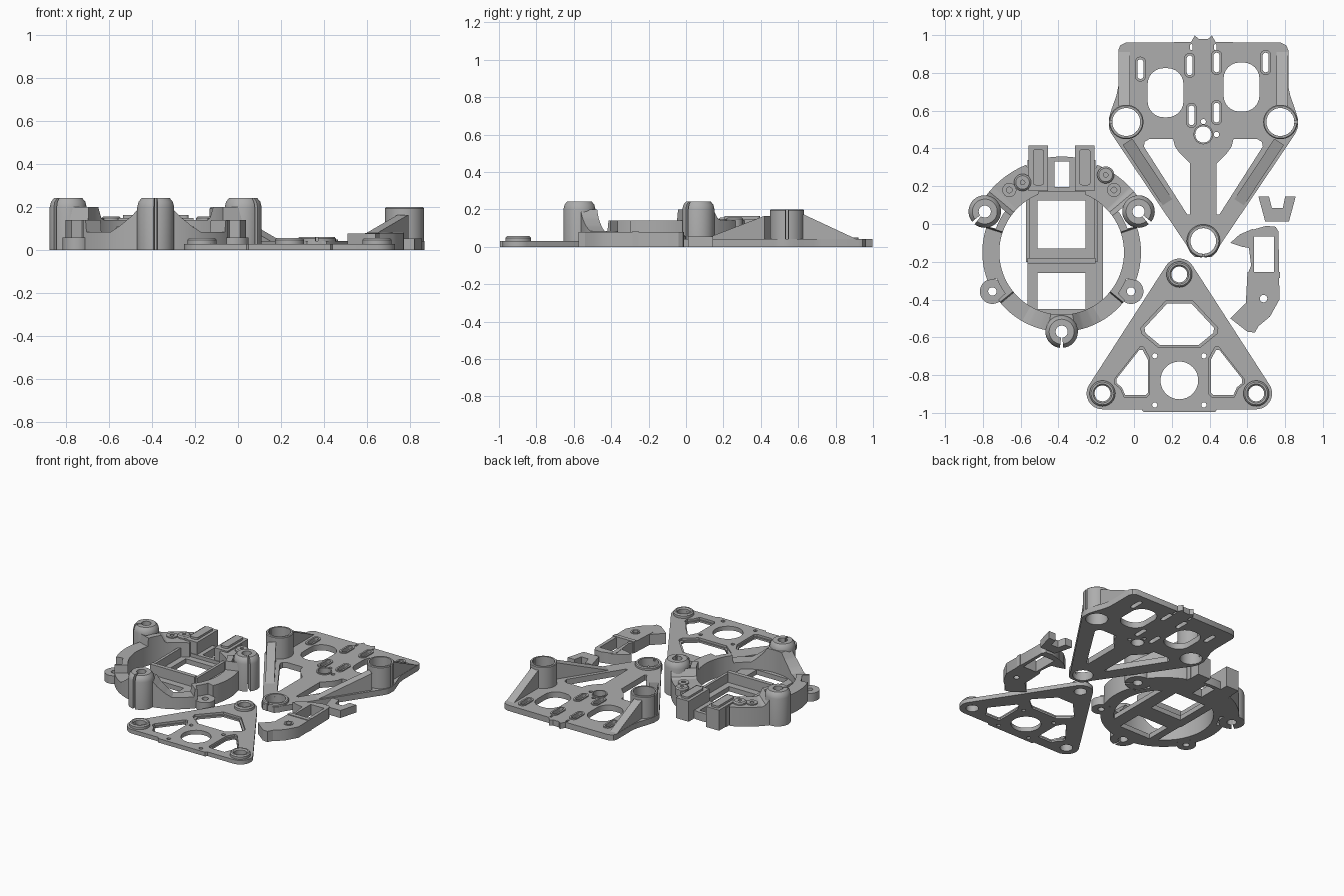
import bpy, bmesh, math

cube = bpy.data.objects.get("Cube")
if cube:
    bpy.data.objects.remove(cube, do_unlink=True)

grey = bpy.data.materials.new("plain_grey")
grey.use_nodes = True
grey.diffuse_color = (0.42, 0.42, 0.42, 1)
grey.node_tree.nodes["Principled BSDF"].inputs["Base Color"].default_value = grey.diffuse_color
parts = []


def add_mesh(name, bm):
    bmesh.ops.remove_doubles(bm, verts=bm.verts, dist=1e-5)
    bmesh.ops.recalc_face_normals(bm, faces=bm.faces)
    mesh = bpy.data.meshes.new(name)
    bm.to_mesh(mesh)
    bm.free()
    mesh.materials.append(grey)
    ob = bpy.data.objects.new(name, mesh)
    bpy.context.collection.objects.link(ob)
    parts.append(ob)


def arc(x, y, r, a0=0, a1=360, n=32):
    full = a1 - a0 == 360
    steps = n if full else n + 1
    angles = [math.radians(a0 + (a1 - a0) * i / n) for i in range(steps)]
    return [(x + r * math.cos(a), y + r * math.sin(a)) for a in angles]


def rect(x0, x1, y0, y1):
    return [(x0, y0), (x1, y0), (x1, y1), (x0, y1)]


def rounded(x, y, hw, hh, r):
    pts = []
    for sx, sy, a in ((1, 1, 0), (-1, 1, 90), (-1, -1, 180), (1, -1, 270)):
        pts += arc(x + sx * (hw - r), y + sy * (hh - r), r, a, a + 90, 6)
    return pts


def flip(pts, cx):
    return [(2 * cx - x, y) for x, y in pts]


def grow(pts, f):
    cx = sum(p[0] for p in pts) / len(pts)
    cy = sum(p[1] for p in pts) / len(pts)
    return [(cx + (x - cx) * f, cy + (y - cy) * f) for x, y in pts]


def plate(name, outline, holes, z0, z1):
    """Flat extruded outline with holes."""
    cu = bpy.data.curves.new(name + "_outline", 'CURVE')
    cu.dimensions = '2D'
    cu.fill_mode = 'BOTH'
    cu.extrude = (z1 - z0) / 2
    for loop in [outline] + holes:
        sp = cu.splines.new('POLY')
        sp.points.add(len(loop) - 1)
        for p, (x, y) in zip(sp.points, loop):
            p.co = (x, y, 0, 1)
        sp.use_cyclic_u = True
    tmp = bpy.data.objects.new(name + "_outline", cu)
    bpy.context.collection.objects.link(tmp)
    bpy.context.view_layer.update()
    mesh = bpy.data.meshes.new_from_object(tmp.evaluated_get(bpy.context.evaluated_depsgraph_get()))
    bm = bmesh.new()
    bm.from_mesh(mesh)
    bmesh.ops.translate(bm, verts=bm.verts, vec=(0, 0, (z0 + z1) / 2))
    bpy.data.objects.remove(tmp, do_unlink=True)
    bpy.data.meshes.remove(mesh)
    add_mesh(name, bm)


def sweep(name, cx, cy, profile, a0, a1, n):
    """Profile (radius, z), which may depend on the angle, swept about an upright axis."""
    bm = bmesh.new()
    rows = []
    for i in range(n + 1):
        d = a0 + (a1 - a0) * i / n
        a = math.radians(d)
        rows.append([bm.verts.new((cx + r * math.cos(a), cy + r * math.sin(a), z)) for r, z in profile(d)])
    for p, q in zip(rows, rows[1:]):
        for k in range(len(p)):
            m = (k + 1) % len(p)
            bm.faces.new((p[k], p[m], q[m], q[k]))
    if a1 - a0 < 360:
        bm.faces.new(rows[0])
        bm.faces.new(rows[-1])
    add_mesh(name, bm)


def boss(name, cx, cy, prof, slot=None, gap=0):
    a0 = 0 if slot is None else slot + gap
    sweep(name, cx, cy, lambda d: prof, a0, a0 + 360 - 2 * gap, 48)


def ramp(name, p, q, width, zp, zq):
    """Upright wall from p to q with a sloping top."""
    dx, dy = q[0] - p[0], q[1] - p[1]
    k = width / 2 / math.hypot(dx, dy)
    bm = bmesh.new()
    for (x, y), h in ((p, zp), (q, zq)):
        for s in (1, -1):
            for z in (0, h):
                bm.verts.new((x - s * dy * k, y + s * dx * k, z))
    bmesh.ops.convex_hull(bm, input=bm.verts[:])
    add_mesh(name, bm)


def lerp(t, pts):
    for (a, u), (b, v) in zip(pts, pts[1:]):
        if t <= b:
            return u + (v - u) * max(0, t - a) / (b - a)
    return pts[-1][1]


# Triangular plate
TX = 0.24
corners = [(0.647, -0.897), (TX, -0.267), (-0.167, -0.897)]
tri = (arc(*corners[0], 0.084, -90, 33, 12) + arc(*corners[1], 0.084, 33, 147, 12)
       + arc(*corners[2], 0.084, 147, 270, 12)
       + [(0.04, -0.981), (0.05, -0.995), (0.43, -0.995), (0.44, -0.981)])
top_hole = [(0.17, -0.41), (0.31, -0.41), (0.44, -0.55), (0.435, -0.58), (0.35, -0.65),
            (0.13, -0.65), (0.045, -0.58), (0.04, -0.55)]
side_hole = [(0.03, -0.655), (0.05, -0.655), (0.08, -0.71), (0.08, -0.9), (0.065, -0.915),
             (-0.05, -0.915), (-0.07, -0.87), (-0.1, -0.845), (-0.1, -0.82)]
big = [top_hole, side_hole, flip(side_hole, TX)]
fixed = [arc(TX, -0.828, 0.1)] + [arc(*c, 0.042) for c in corners]
fixed += [arc(TX + 0.13 * i, -0.828 + 0.13 * j, 0.014, n=12) for i in (-1, 1) for j in (-1, 1)]
plate("triangle_plate_lower", tri, [grow(h, 0.92) for h in big] + fixed, 0, 0.014)
plate("triangle_plate_upper", tri, [grow(h, 1.02) for h in big] + fixed, 0.014, 0.03)
for i, c in enumerate(corners):
    boss(f"triangle_boss_{i}", *c, [(0.042, 0), (0.068, 0), (0.068, 0.048), (0.06, 0.057), (0.05, 0.057), (0.042, 0.048)])

# Large motor plate
PX = 0.367
half = [(0.025, 0.98), (0.045, 0.998), (0.065, 0.963), (0.41, 0.96), (0.44, 0.945), (0.45, 0.92),
        (0.45, 0.73), (0.46, 0.68), (0.485, 0.61), (0.5, 0.56), (0.5, 0.51), (0.488, 0.48),
        (0.09, -0.11), (0.07, -0.15), (0.045, -0.175)]
half = [(PX + u, y) for u, y in half]
outline = half + flip(half, PX)[::-1]
arm_hole = [(PX + u, y) for u, y in ((0.285, 0.45), (0.16, 0.45), (0.15, 0.41), (0.125, 0.375), (0.07, 0.32),
                                     (0.07, 0.05), (0.085, 0.05), (0.315, 0.41), (0.31, 0.435))]
slots = [(0.034, 0.82), (0.295, 0.84), (0.437, 0.855), (0.697, 0.855), (0.304, 0.575), (0.437, 0.59)]
holes = [arm_hole, flip(arm_hole, PX), rounded(0.167, 0.695, 0.095, 0.13, 0.085),
         rounded(0.569, 0.725, 0.095, 0.13, 0.085), arc(PX, 0.474, 0.043),
         arc(PX, 0.542, 0.014, n=12), arc(0.437, 0.474, 0.014, n=12), arc(PX, -0.09, 0.068)]
holes += [rounded(x, y, 0.016, 0.052, 0.016) for x, y in slots]
holes += [rounded(x, 0.936, 0.007, 0.016, 0.006) for x in (0.304, 0.431)]
holes += [arc(PX + s * 0.408, 0.54, 0.074) for s in (-1, 1)]
plate("motor_plate", outline, holes, 0, 0.042)
for i, (x, y) in enumerate(slots):
    plate(f"slot_rim_{i}", rounded(x, y, 0.029, 0.066, 0.029), [rounded(x, y, 0.016, 0.052, 0.016)], 0.04, 0.05)
boss("center_hole_rim", PX, 0.474, [(0.043, 0.03), (0.052, 0.03), (0.052, 0.05), (0.043, 0.05)])
boss("front_ring", PX, -0.09, [(0.068, 0), (0.088, 0), (0.088, 0.055), (0.082, 0.062), (0.068, 0.062)], -90, 4)
for s, side in ((-1, "right"), (1, "left")):
    boss(f"{side}_plate_socket", PX + s * 0.408, 0.54,
         [(0.074, 0), (0.091, 0), (0.091, 0.195), (0.086, 0.2), (0.074, 0.2)], 90 - 90 * s, 5)
    ramp(f"{side}_arm_rib", (PX + s * 0.401, 0.435), (PX + s * 0.19, 0.115), 0.06, 0.165, 0.042)
    ramp(f"{side}_rear_rib", (PX + s * 0.418, 0.625), (PX + s * 0.418, 0.91), 0.06, 0.175, 0.042)

# Round housing wall, with height and outer radius set by the angle from the front
HX, HY = -0.383, -0.15
heights = [(10, 0.2), (16, 0.155), (24, 0.11), (30, 0.085), (50, 0.085), (51, 0.14), (108, 0.14),
           (109, 0.2), (126, 0.2), (130, 0.15), (133, 0.14)]


def wall(d):
    t = abs(d + 90)
    h = lerp(t, heights)
    r = lerp(t, [(113, 0.42), (122, 0.5)])
    if t < 10 or abs(t - 61) < 8 or abs(t - 118) < 9:
        r = 0.37
    return [(0.33, 0), (r, 0), (r, h), (0.33, h)]


sweep("housing_wall", HX, HY, wall, -248, 68, 316)

# Housing clamps and screw lugs
clamp = [(0.032, 0), (0.086, 0), (0.086, 0.2), (0.08, 0.225), (0.066, 0.242), (0.032, 0.242)]
boss("front_clamp", HX, -0.57, clamp, -90, 6)
for s, side in ((-1, "right"), (1, "left")):
    boss(f"{side}_clamp", HX + s * 0.407, 0.066, clamp, -90 + 45 * s, 6)
    boss(f"{side}_lug", HX + s * 0.367, -0.357, [(0.022, 0), (0.066, 0), (0.066, 0.06), (0.022, 0.06)])
    boss(f"{side}_outer_screw", HX + s * 0.277, 0.18, [(0.015, 0.13), (0.037, 0.13), (0.037, 0.148), (0.015, 0.148)])
    boss(f"{side}_inner_screw", HX + s * 0.22 + 0.013, 0.24 + s * 0.02,
         [(0.012, 0.1), (0.045, 0.1), (0.045, 0.15), (0.036, 0.158), (0.012, 0.158)])
    # Rear posts with a raised narrow cap
    x = HX + s * 0.123
    plate(f"{side}_post", rect(x - 0.052, x + 0.052, 0.175, 0.415), [], 0, 0.15)
    plate(f"{side}_post_cap", rounded(x, 0.3, 0.03, 0.095, 0.015), [], 0.14, 0.165)
    edge = HX + s * 0.18
    plate(f"{side}_tray_wall", rect(edge - 0.01, edge + 0.01, -0.2, 0.18), [], 0, 0.1)
    plate(f"{side}_shoulder", rect(min(edge, x), max(edge, x), 0.16, 0.34), [], 0, 0.14)

# Tray inside the housing
plate("tray_floor", rect(-0.565, -0.165, -0.505, 0.18),
      [rect(-0.51, -0.257, -0.13, 0.125), rect(-0.51, -0.257, -0.45, -0.26)], 0, 0.035)
plate("tray_divider", rect(-0.565, -0.205, -0.21, -0.18), [], 0, 0.11)
plate("tray_rear_wall", rect(-0.565, -0.2, 0.175, 0.19), [], 0, 0.06)
plate("rear_bridge", [(-0.5, 0.17), (-0.26, 0.17)] + arc(HX, HY, 0.507, 76, 104, 8),
      [rect(-0.422, -0.342, 0.195, 0.33)], 0, 0.06)

# Small curved bracket
body = [(0.6, -0.06), (0.63, -0.03), (0.7, -0.01), (0.75, -0.015), (0.765, -0.04), (0.77, -0.4),
        (0.72, -0.49), (0.66, -0.54), (0.59, -0.46), (0.6, -0.27), (0.62, -0.22)]
plate("bracket_body", body, [rect(0.635, 0.742, -0.255, -0.065), arc(0.686, -0.395, 0.02, n=16)], 0, 0.08)
plate("bracket_rear_wing", [(0.51, -0.1), (0.56, -0.055), (0.63, -0.025), (0.63, -0.13), (0.57, -0.12)], [], 0, 0.078)
plate("bracket_front_wing", [(0.51, -0.5), (0.59, -0.42), (0.67, -0.52), (0.64, -0.575), (0.6, -0.57)], [], 0, 0.078)
boss("bracket_screw", 0.686, -0.395, [(0.02, 0.07), (0.032, 0.07), (0.032, 0.085), (0.02, 0.085)])
plate("bracket_cross_bar", rect(0.6, 0.772, -0.285, -0.255), [], 0, 0.085)

# U shaped clip
clip = [(0.659, 0.145), (0.715, 0.145), (0.73, 0.085), (0.788, 0.085), (0.8, 0.145), (0.856, 0.145),
        (0.82, 0.012), (0.695, 0.012)]
plate("u_clip", clip, [], 0, 0.055)

# Smooth curved faces and keep the edges sharp
bpy.ops.object.select_all(action='DESELECT')
for ob in parts:
    ob.select_set(True)
bpy.context.view_layer.objects.active = parts[0]
bpy.ops.object.shade_smooth_by_angle(angle=math.radians(30))
